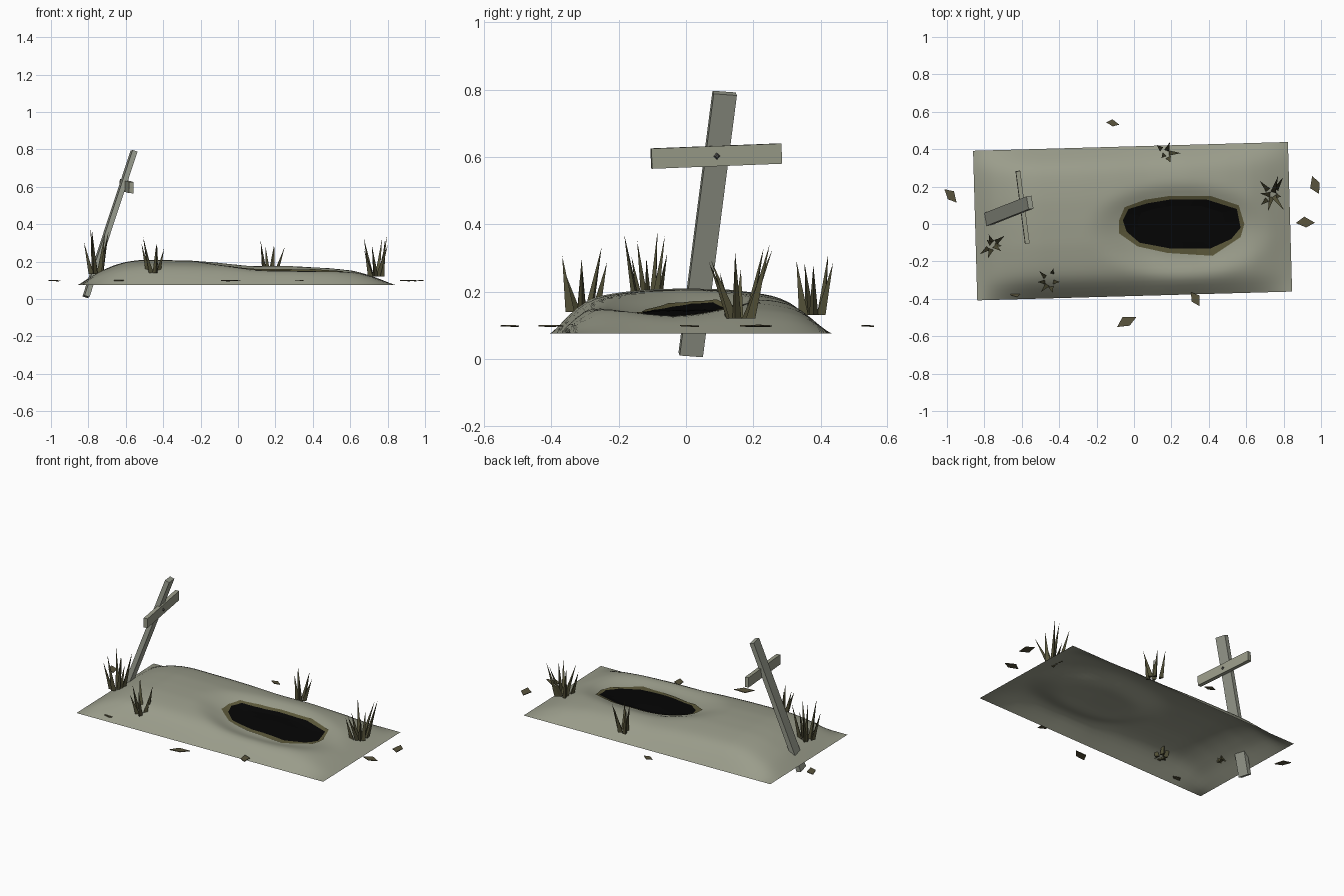
import bpy, bmesh, math, random
from mathutils import Vector, Matrix

if "Cube" in bpy.data.objects:
    bpy.data.objects.remove(bpy.data.objects["Cube"])

random.seed(4)


def mat(name, r, g, b):
    m = bpy.data.materials.new(name)
    m.diffuse_color = (r, g, b, 1)
    m.use_nodes = True
    m.node_tree.nodes["Principled BSDF"].inputs["Base Color"].default_value = m.diffuse_color
    return m


SOIL = mat("dry grey soil", .325, .335, .258)
RIM = mat("olive rim earth", .107, .098, .042)
PIT = mat("pit black", .0015, .0015, .0015)
POST = mat("weathered wood", .32, .335, .275)
BAR = mat("pale wood", .325, .335, .255)
NAIL = mat("dark iron", .08, .08, .075)
GRASS = mat("dead grass", .088, .083, .04)
LEAF = mat("fallen leaf", .10, .088, .046)


def finish(bm, name, material, smooth=False):
    me = bpy.data.meshes.new(name)
    bm.normal_update()
    bm.to_mesh(me)
    bm.free()
    ob = bpy.data.objects.new(name, me)
    bpy.context.collection.objects.link(ob)
    me.materials.append(material)
    for p in me.polygons:
        p.use_smooth = smooth
    return ob


# ---- mound: slightly turned rectangle with a ridge profile and a dent
HX, HY, BASE, ANG = .842, .40, .075, math.radians(1.6)
CX, CY = -.0075, .015
RIDGE = [(-1, 0), (-.89, .065), (-.78, .105), (-.7, .125), (-.6, .135), (-.3, .131), (-.1, .124),
         (.1, .112), (.35, .114), (.6, .097), (.75, .078), (.85, .052), (1, 0)]
CROSS = [(0, 1), (.3, .98), (.5, .91), (.66, .83), (.78, .68), (.9, .33), (1, 0)]


def profile(table, u):
    u = max(table[0][0], min(1, u))
    for (a, p), (b, q) in zip(table, table[1:]):
        if u <= b:
            return p + (q - p) * (u - a) / (b - a)
    return 0


def height(x, y):
    dx, dy = x - CX, y - CY
    u = (dx * math.cos(ANG) + dy * math.sin(ANG)) / HX
    v = (-dx * math.sin(ANG) + dy * math.cos(ANG)) / HY
    z = profile(RIDGE, u) * profile(CROSS, abs(v))
    r = math.hypot((x - .25) / .44, (y + .035) / .235)
    t = max(0, min(1, (1.15 - r) / .6))
    return BASE + z - .048 * t * t * (3 - 2 * t)


bm = bmesh.new()
bmesh.ops.create_grid(bm, x_segments=64, y_segments=32, size=1)
for v in bm.verts:
    u, w = v.co.x * HX, v.co.y * HY
    x = CX + u * math.cos(ANG) - w * math.sin(ANG)
    y = CY + u * math.sin(ANG) + w * math.cos(ANG)
    v.co = (x, y, height(x, y))
for _ in range(2):
    bmesh.ops.smooth_vert(bm, verts=[v for v in bm.verts if not v.is_boundary], factor=.5,
                          use_axis_z=True)
finish(bm, "mound", SOIL, True)

# ---- pit: black patch and olive rim lying on the dent
INNER = [(-.06, .02), (-.03, .08), (.07, .11), (.19, .13), (.39, .13), (.55, .08),
         (.57, -.02), (.52, -.08), (.41, -.13), (.19, -.13), (.03, -.10), (-.04, -.04)]
OUTER = [(-.08, .02), (-.05, .09), (.06, .13), (.19, .15), (.41, .15), (.56, .10),
         (.59, 0), (.57, -.07), (.42, -.17), (.18, -.155), (.02, -.12), (-.08, -.05)]


def subdivide(pts, n=3):
    return [tuple(Vector(p).lerp(Vector(q), k / n))
            for p, q in zip(pts, pts[1:] + pts[:1]) for k in range(n)]


def patch(name, rings, lift, material, cap):
    bm = bmesh.new()
    loops = [[bm.verts.new((x, y, height(x, y) + lift)) for x, y in r] for r in rings]
    n = len(loops[0])
    for a, b in zip(loops, loops[1:]):
        for i in range(n):
            j = (i + 1) % n
            bm.faces.new((a[i], a[j], b[j], b[i]))
    if cap:
        bm.faces.new(loops[-1])
    bmesh.ops.recalc_face_normals(bm, faces=bm.faces)
    if sum(f.normal.z for f in bm.faces) < 0:
        bmesh.ops.reverse_faces(bm, faces=bm.faces)
    finish(bm, name, material)


inner, outer = subdivide(INNER), subdivide(OUTER)
patch("pit_rim", [outer, inner], .005, RIM, False)
patch("pit_dark", [[(.25 + (x - .25) * s, y * s) for x, y in inner] for s in (1, .75, .5, .25)],
      .005, PIT, True)


# ---- leaning cross
def board(name, centre, xa, ya, za, size, material):
    bm = bmesh.new()
    bmesh.ops.create_cube(bm, size=1)
    m = Matrix((xa, ya, za)).transposed().to_4x4()
    m.translation = centre
    bm.transform(m @ Matrix.Diagonal((*size, 1)))
    return finish(bm, name, material)


foot, top = Vector((-.813, .014, .012)), Vector((-.556, .115, .79))
bar_dir = Vector((-.05, .385, .015)).normalized()
za = (top - foot).normalized()
ya = (bar_dir - za * bar_dir.dot(za)).normalized()
board("cross_post", (foot + top) / 2, ya.cross(za), ya, za, (.028, .07, (top - foot).length), POST)
bz = Vector((.03, 0, 1))
bz = (bz - bar_dir * bz.dot(bar_dir)).normalized()
bx = bar_dir.cross(bz)
bar_c = Vector((-.596, .09, .603))
board("cross_bar", bar_c, bx, bar_dir, bz, (.024, .39, .06), BAR)
bm = bmesh.new()
bmesh.ops.create_cone(bm, cap_ends=True, segments=4, radius1=.011, radius2=.005, depth=.008)
m = Matrix((bar_dir, bz, bx)).transposed().to_4x4()
m.translation = bar_c + bx * .015
bm.transform(m)
finish(bm, "nail", NAIL)

# ---- grass clumps: splayed three-sided spikes (x, y, z, height, blades, splay)
CLUMPS = [(-.755, -.11, .135, .25, 7, .055), (-.45, -.31, .14, .205, 6, .055),
          (.17, .38, .13, .22, 5, .055), (.74, .155, .12, .225, 8, .085)]
for k, (cx, cy, cz, tall, n, splay) in enumerate(CLUMPS):
    bm = bmesh.new()
    for i in range(n):
        a = i * math.tau / n + random.uniform(-.3, .3)
        out = Vector((math.cos(a), math.sin(a), 0))
        root = Vector((cx, cy, cz)) + out * random.uniform(.015, .045)
        tip = root + out * random.uniform(.015, splay) + Vector((0, 0, tall * random.uniform(.6, 1)))
        base = [bm.verts.new(root + Vector((math.cos(a + t), math.sin(a + t), 0)) * .016)
                for t in (0, math.tau / 3, 2 * math.tau / 3)]
        t = bm.verts.new(tip)
        bm.faces.new(base[::-1])
        for p, q in zip(base, base[1:] + base[:1]):
            bm.faces.new((p, q, t))
    finish(bm, "grass_clump_%d" % (k + 1), GRASS)

# ---- fallen leaves: thin diamonds (x, y, length, width, turn in degrees)
LEAVES = [(-.113, .54, .07, .035, -20), (-.978, .152, .095, .05, -58), (.967, .208, .10, .055, 100),
          (.917, .01, .10, .055, -10), (.33, -.40, .085, .05, -70), (-.04, -.52, .115, .055, 18),
          (-.63, -.37, .065, .04, 0)]
for k, (x, y, l, w, deg) in enumerate(LEAVES):
    bm = bmesh.new()
    pts = [(-l / 2, -w * .25), (l * .08, -w / 2), (l / 2, w * .1), (-l * .12, w / 2)]
    f = bm.faces.new([bm.verts.new((px, py, 0)) for px, py in pts])
    ex = bmesh.ops.extrude_face_region(bm, geom=[f])
    for v in ex["geom"]:
        if isinstance(v, bmesh.types.BMVert):
            v.co.z += .004
    bmesh.ops.recalc_face_normals(bm, faces=bm.faces)
    bm.transform(Matrix.Translation((x, y, .096)) @ Matrix.Rotation(math.radians(deg), 4, 'Z')
                 @ Matrix.Rotation(random.uniform(-.07, .07), 4, 'X'))
    finish(bm, "leaf_%d" % (k + 1), LEAF)
